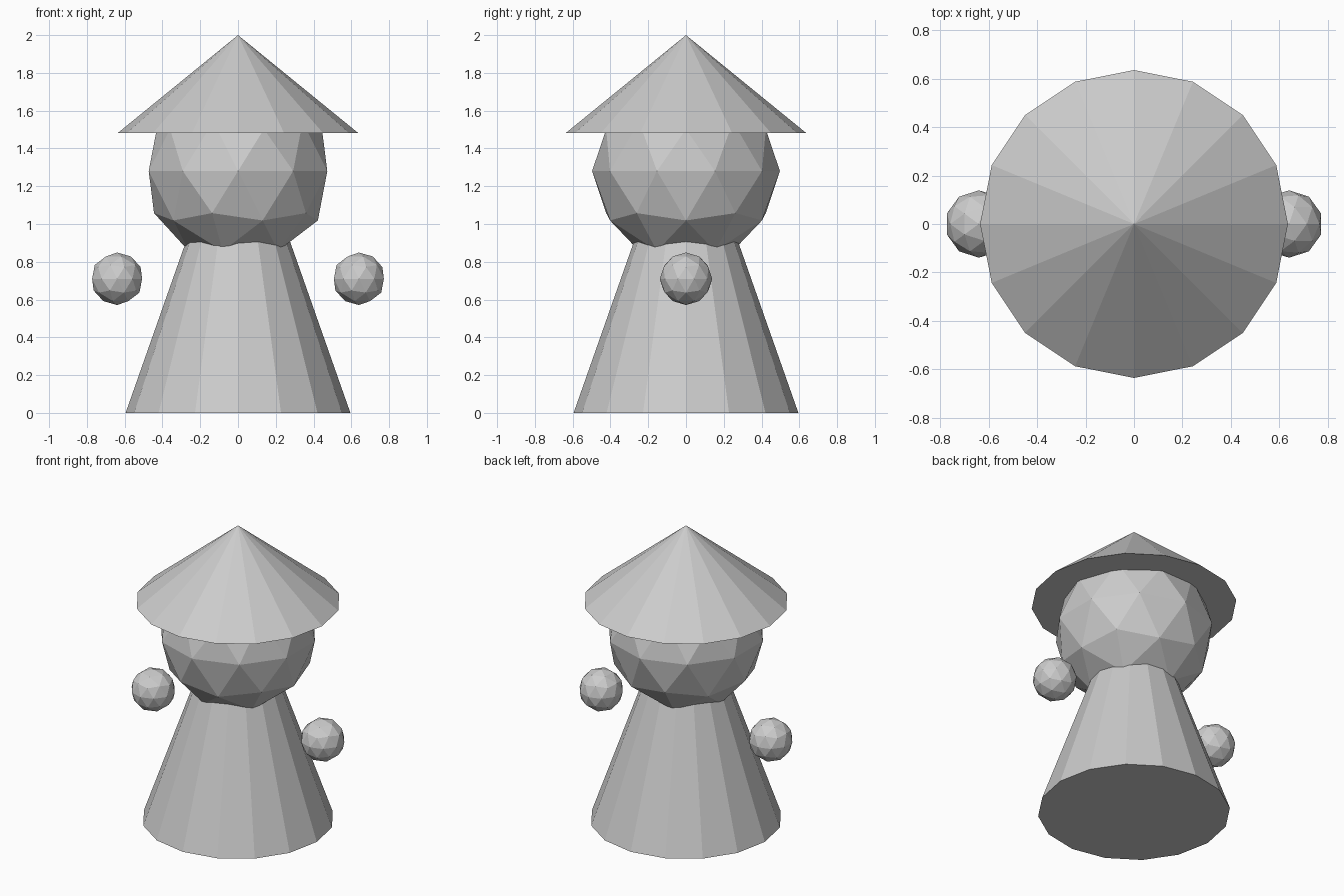
import bpy

cube = bpy.data.objects.get("Cube")
if cube:
    bpy.data.objects.remove(cube, do_unlink=True)

# One plain grey for every part
grey = bpy.data.materials.new("plain_grey")
grey.use_nodes = True
grey.diffuse_color = (0.6, 0.6, 0.6, 1)
grey.node_tree.nodes["Principled BSDF"].inputs["Base Color"].default_value = (0.6, 0.6, 0.6, 1)


def finish(name):
    part = bpy.context.object
    part.name = part.data.name = name
    part.data.materials.append(grey)
    bpy.ops.object.shade_flat()
    return part


def cone(name, radius, bottom, top):
    bpy.ops.mesh.primitive_cone_add(vertices=16, radius1=radius, radius2=0,
                                    depth=top - bottom,
                                    location=(0, 0, (bottom + top) / 2))
    return finish(name)


def ball(name, radius, location):
    bpy.ops.mesh.primitive_ico_sphere_add(subdivisions=2, radius=radius, location=location)
    return finish(name)


# Robe: its tip is hidden inside the head
cone("robe", 0.595, 0, 1.69)

# Head and wide pointed hat
ball("head", 0.497, (0, 0, 1.28))
cone("hat", 0.635, 1.483, 2)

# Floating hands
for side, x in (("left", 0.64), ("right", -0.64)):
    ball(side + "_hand", 0.139, (x, 0, 0.71))
